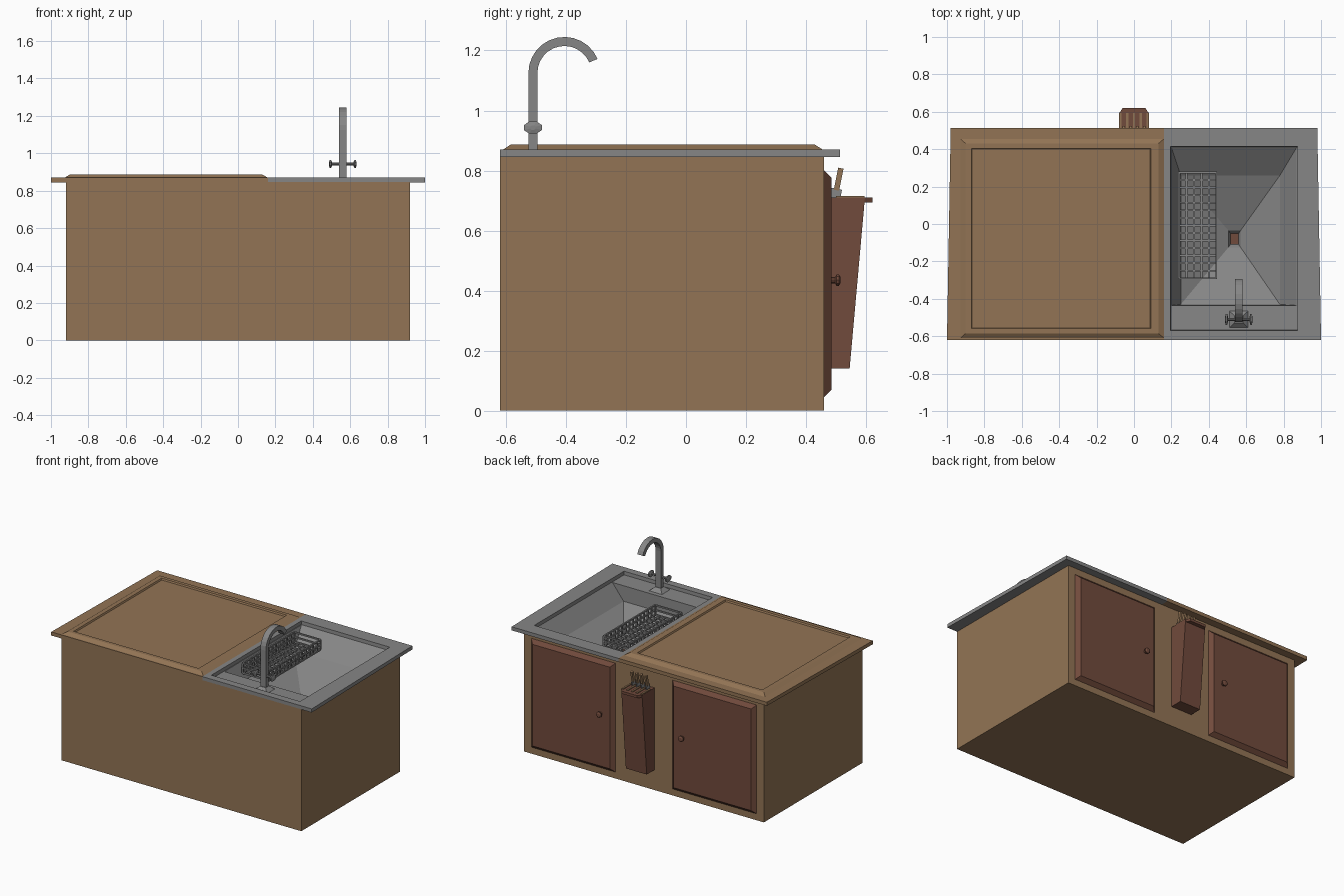
import bpy, bmesh, math
from mathutils import Matrix, Vector

cube = bpy.data.objects.get("Cube")
if cube:
    bpy.data.objects.remove(cube, do_unlink=True)


def material(name, rgb):
    m = bpy.data.materials.new(name)
    m.use_nodes = True
    m.diffuse_color = (*rgb, 1)
    m.node_tree.nodes["Principled BSDF"].inputs["Base Color"].default_value = (*rgb, 1)
    return m


WOOD = material("light_wood", (0.29, 0.175, 0.09))
RED = material("red_brown_wood", (0.165, 0.069, 0.045))
STEEL = material("steel", (0.24, 0.24, 0.24))


def finish(name, bm, mat):
    bmesh.ops.recalc_face_normals(bm, faces=bm.faces)
    me = bpy.data.meshes.new(name)
    bm.to_mesh(me)
    bm.free()
    me.materials.append(mat)
    ob = bpy.data.objects.new(name, me)
    bpy.context.collection.objects.link(ob)
    return ob


def add_loft(bm, loops, start=True, end=True):
    """Skin a series of equal-length point loops."""
    rings = [[bm.verts.new(p) for p in loop] for loop in loops]
    n = len(rings[0])
    for a, b in zip(rings, rings[1:]):
        for i in range(n):
            j = (i + 1) % n
            bm.faces.new((a[i], a[j], b[j], b[i]))
    if start:
        bm.faces.new(rings[0][::-1])
    if end:
        bm.faces.new(rings[-1])


def loft(name, loops, mat, start=True, end=True):
    bm = bmesh.new()
    add_loft(bm, loops, start, end)
    return finish(name, bm, mat)


def rect(x0, x1, y0, y1, z):
    return [(x0, y0, z), (x1, y0, z), (x1, y1, z), (x0, y1, z)]


def upright(x0, x1, z0, z1, y):
    return [(x0, y, z0), (x1, y, z0), (x1, y, z1), (x0, y, z1)]


def add_box(bm, x0, x1, y0, y1, z0, z1):
    add_loft(bm, [rect(x0, x1, y0, y1, z0), rect(x0, x1, y0, y1, z1)])


def box(name, dims, mat):
    bm = bmesh.new()
    add_box(bm, *dims)
    return finish(name, bm, mat)


# Cabinet, open under the worktop
loft("cabinet", [rect(-0.92, 0.92, -0.62, 0.46, z) for z in (0, 0.846)], WOOD, end=False)


# Wooden worktop half, slightly tapered to the back
def taper(z):
    return [(-1, -0.62, z), (0.16, -0.62, z), (0.16, 0.513, z), (-0.98, 0.513, z)]


loft("wood_worktop", [taper(0.845), taper(0.87)], WOOD)

# Raised board with bevelled rim and shallow recess
loft("drain_board", [
    rect(-0.93, 0.163, -0.612, 0.458, 0.868),
    rect(-0.90, 0.13, -0.585, 0.43, 0.886),
    rect(-0.87, 0.09, -0.56, 0.405, 0.886),
    rect(-0.865, 0.085, -0.555, 0.40, 0.876)], WOOD)


# Steel worktop half, tap ledge and funnel basin in one skin
def steel_edge(z):
    return [(0.16, -0.62, z), (1, -0.62, z), (0.98, 0.513, z), (0.16, 0.513, z)]


loft("sink", [
    rect(0.17, 0.9, -0.6, 0.44, 0.845),
    steel_edge(0.845),
    steel_edge(0.87),
    rect(0.195, 0.875, -0.57, 0.415, 0.87),
    rect(0.197, 0.873, -0.568, 0.413, 0.846),
    rect(0.20, 0.87, -0.435, 0.41, 0.845),
    rect(0.25, 0.78, -0.43, 0.26, 0.74),
    rect(0.505, 0.57, -0.125, -0.035, 0.62),
    rect(0.515, 0.56, -0.11, -0.05, 0.60)], STEEL, start=False)
box("drain_plug", (0.517, 0.558, -0.108, -0.052, 0.60, 0.608), RED)

# Dish rack made of thin bars
bm = bmesh.new()
X0, X1, Y0, Y1 = 0.24, 0.44, -0.29, 0.275
R = 0.005
for z in (0.79, 0.825, 0.858):
    for x in (X0, X1):
        add_box(bm, x - R, x + R, Y0, Y1, z - R, z + R)
    for y in (Y0, Y1):
        add_box(bm, X0, X1, y - R, y + R, z - R, z + R)
for i in range(1, 5):
    x = X0 + (X1 - X0) * i / 5
    add_box(bm, x - R, x + R, Y0, Y1, 0.785, 0.795)
for i in range(15):
    y = Y0 + (Y1 - Y0) * i / 14
    add_box(bm, X0, X1, y - R, y + R, 0.787, 0.797)
    for x in (X0, X1):
        add_box(bm, x - R, x + R, y - R, y + R, 0.79, 0.858)
finish("dish_rack", bm, STEEL)

# Tap: flat-sided spout swept up and over
TX, TY = 0.56, -0.51
path = [((TY, 0.85), 180), ((TY, 1.125), 180)]
for i in range(1, 13):
    a = 180 - 157 * i / 12
    t = math.radians(a)
    path.append(((-0.405 + 0.105 * math.cos(t), 1.125 + 0.105 * math.sin(t)), a))
loops = []
for (y, z), a in path:
    dy, dz = 0.015 * math.cos(math.radians(a)), 0.015 * math.sin(math.radians(a))
    loops.append([(TX + sx * 0.021, y + s * dy, z + s * dz)
                  for sx, s in ((-1, -1), (1, -1), (1, 1), (-1, 1))])
loft("tap_spout", loops, STEEL)
loft("tap_base", [
    rect(TX - 0.05, TX + 0.05, TY - 0.045, TY + 0.045, 0.845),
    rect(TX - 0.022, TX + 0.022, TY - 0.018, TY + 0.018, 0.87)], STEEL)


def ring_x(x, ry, rz, n=8):
    return [(x, TY + ry * math.cos(math.tau * (i + 0.5) / n),
             0.943 + rz * math.sin(math.tau * (i + 0.5) / n)) for i in range(n)]


loft("tap_cross_bar", [ring_x(TX - 0.07, 0.008, 0.008), ring_x(TX + 0.07, 0.008, 0.008)], STEEL)
for side, label in ((-1, "right"), (1, "left")):
    loft("tap_handle_" + label, [
        ring_x(TX + side * 0.057, 0.012, 0.010),
        ring_x(TX + side * 0.062, 0.032, 0.022),
        ring_x(TX + side * 0.070, 0.032, 0.022),
        ring_x(TX + side * 0.074, 0.010, 0.008)], STEEL)

# Bevelled doors with round knobs
for side, label in ((-1, "right"), (1, "left")):
    a, b = sorted((side * 0.215, side * 0.87))
    loft("door_" + label, [
        upright(a, b, 0.04, 0.805, 0.455),
        upright(a + 0.03, b - 0.03, 0.07, 0.775, 0.485)], RED)
    bm = bmesh.new()
    knob = []
    for y, r in ((0.483, 0.011), (0.497, 0.011), (0.501, 0.02), (0.509, 0.02), (0.514, 0.012)):
        knob.append([(side * 0.315 + r * math.cos(math.tau * i / 10), y,
                      0.435 + r * math.sin(math.tau * i / 10)) for i in range(10)])
    add_loft(bm, knob)
    finish("knob_" + label, bm, RED)

# Knife holder, wider at the top, with a lip
profile = [(0.455, 0.14), (0.545, 0.14), (0.596, 0.71), (0.455, 0.71)]
loft("knife_holder", [[(x, y, z) for y, z in profile] for x in (-0.08, 0.08)], RED)
loft("knife_holder_lip", [
    [(-0.08, 0.59, z), (0.08, 0.59, z), (0.06, 0.621, z), (-0.06, 0.621, z)]
    for z in (0.693, 0.711)], RED)

# Four leaning knives with raised slot bars between them
for i in range(5):
    x = -0.072 + 0.036 * i
    box("slot_bar_%d" % (i + 1), (x - 0.006, x + 0.006, 0.5, 0.594, 0.708, 0.716), WOOD)
for i in range(4):
    x = -0.054 + 0.036 * i
    lean = Matrix.Translation(Vector((x, 0.495, 0.705))) @ Matrix.Rotation(-0.2, 4, "X")
    blade = box("knife_blade_%d" % (i + 1), (-0.004, 0.004, -0.018, 0.018, -0.02, 0.035), STEEL)
    handle = box("knife_handle_%d" % (i + 1), (-0.007, 0.007, -0.009, 0.009, 0.03, 0.105), WOOD)
    for ob in (blade, handle):
        ob.data.transform(lean)
